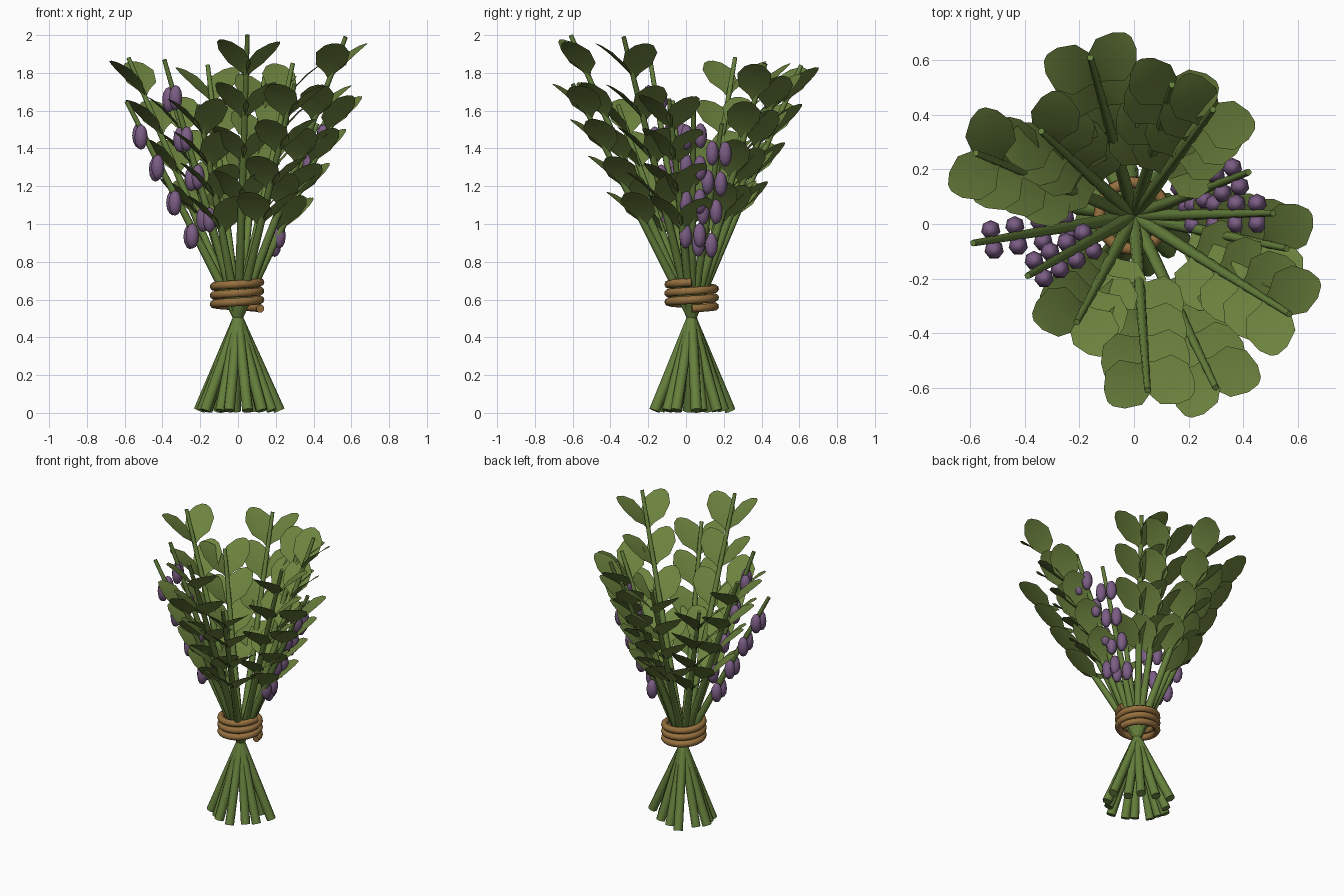
import bpy, bmesh, math, random
from mathutils import Vector, Matrix

random.seed(4)
if "Cube" in bpy.data.objects:
    bpy.data.objects.remove(bpy.data.objects["Cube"])


def material(name, rgb):
    m = bpy.data.materials.new(name)
    m.use_nodes = True
    m.diffuse_color = (*rgb, 1)
    bsdf = m.node_tree.nodes["Principled BSDF"]
    bsdf.inputs["Base Color"].default_value = (*rgb, 1)
    bsdf.inputs["Roughness"].default_value = 0.8
    return m


STEM = material("stem green", (0.13, 0.215, 0.045))
LEAF = material("leaf green", (0.15, 0.225, 0.048))
BERRY = material("bud purple", (0.2, 0.11, 0.235))
TWINE = material("twine brown", (0.30, 0.16, 0.048))


def finish(name, bm, mat, angle):
    mesh = bpy.data.meshes.new(name)
    bm.to_mesh(mesh)
    bm.free()
    mesh.materials.append(mat)
    ob = bpy.data.objects.new(name, mesh)
    bpy.context.collection.objects.link(ob)
    bpy.ops.object.select_all(action='DESELECT')
    ob.select_set(True)
    bpy.context.view_layer.objects.active = ob
    bpy.ops.object.shade_smooth_by_angle(angle=math.radians(angle))


UP = Vector((0, 0, 1))
CROSS = Vector((0, 0.03, 0.505))   # point where all stems meet
LEVELS = (0.39, 0.545, 0.70, 0.85)  # where pairs sit along a stem
# Leaf outline: distance along the leaf, half width, outward curl
LEAF_ROWS = ((0, 0.008, 0), (0.04, 0.03, -0.006), (0.095, 0.082, -0.008),
             (0.19, 0.09, -0.004), (0.255, 0.052, 0.006), (0.28, 0.014, 0.012))


def add_rod(bm, low, high, r_low, r_high):
    rot = (high - low).to_track_quat('Z', 'Y').to_matrix().to_4x4()
    bmesh.ops.create_cone(bm, cap_ends=True, segments=8, radius1=r_low, radius2=r_high,
                          depth=(high - low).length,
                          matrix=Matrix.Translation((low + high) / 2) @ rot)


def add_stem(bm, tip):
    # Above the tie the stem fans out; below it the stem splays the other way
    slope = (tip - CROSS) / (tip.z - CROSS.z)
    foot = CROSS - slope * CROSS.z * 0.84
    foot.y -= 0.012
    foot.z = 0.012
    over = (CROSS - foot).normalized() * 0.015
    add_rod(bm, foot, CROSS + over, 0.03, 0.026)
    add_rod(bm, CROSS - slope * 0.015, tip, 0.026, 0.012)


def add_leaf(bm, base, axis, side, out):
    # The leaf leans off the stem and keeps its width level
    lean = math.radians(31 + random.uniform(-3, 3))
    along = (axis * math.cos(lean) + side * math.sin(lean) + out * 0.13).normalized()
    across = UP.cross(along).normalized()
    top = along.cross(across)
    rows = []
    for dist, half, curl in LEAF_ROWS:
        mid = base + along * dist - top * curl
        rows.append([bm.verts.new(mid + across * half * k + top * abs(k) * half * 0.08)
                     for k in (-1, 0, 1)])
    for low, high in zip(rows, rows[1:]):
        for i in range(2):
            bm.faces.new((low[i + 1], low[i], high[i], high[i + 1]))


def add_bud(bm, centre):
    place = Matrix.Translation(centre) @ Matrix.Diagonal((0.036, 0.036, 0.067, 1))
    bmesh.ops.create_uvsphere(bm, u_segments=7, v_segments=6, radius=1, matrix=place)


# Stem tips, split by what each stem carries
leafy = [(-0.16, 0.61, 1.84), (0.14, 0.51, 1.78), (0.29, 0.42, 1.85), (0.56, -0.09, 1.66),
         (0.57, -0.33, 1.99), (0.30, -0.60, 1.74), (0.05, -0.61, 2.0), (-0.21, -0.36, 1.63),
         (-0.34, 0.34, 1.64), (-0.58, 0.26, 1.88)]
budded = [(0.42, 0.19, 1.53), (0.51, 0.04, 1.65), (-0.39, -0.19, 1.87), (-0.59, -0.07, 1.65)]

stems, leaves, buds = bmesh.new(), bmesh.new(), bmesh.new()
for tips, is_leafy in ((leafy, True), (budded, False)):
    for tip in map(Vector, tips):
        add_stem(stems, tip)
        axis = (tip - CROSS).normalized()
        side = axis.cross(UP).normalized()
        out = axis.cross(side)
        if out.z > 0:
            out = -out
        for level in LEVELS:
            point = CROSS.lerp(tip, level)
            for sign in (-1, 1):
                if is_leafy:
                    add_leaf(leaves, point, axis, side * sign, out)
                else:
                    drop = UP * random.uniform(-0.01, 0.01)
                    add_bud(buds, point + side * sign * 0.037 + out * 0.02 + drop)

# Leaf tops face up
for face in leaves.faces:
    face.normal_update()
    if face.normal.z < 0:
        face.normal_flip()
finish("stems", stems, STEM, 50)
finish("leaves", leaves, LEAF, 60)
finish("flower_buds", buds, BERRY, 80)

# Twine: a descending three-turn coil around the bundle
curve = bpy.data.curves.new("twine_wrap", 'CURVE')
curve.dimensions = '3D'
curve.bevel_depth = 0.022
curve.bevel_resolution = 2
curve.use_fill_caps = True
spline = curve.splines.new('POLY')
turns, per_turn = 3, 20
spline.points.add(turns * per_turn)
for i, p in enumerate(spline.points):
    a = -2 * math.pi * i / per_turn
    z = 0.692 - 0.14 * i / (turns * per_turn)
    p.co = (0.123 * math.cos(a) - 0.005, 0.123 * math.sin(a) + 0.03, z, 1)
spline.use_smooth = True
curve.materials.append(TWINE)
twine = bpy.data.objects.new("twine_wrap", curve)
bpy.context.collection.objects.link(twine)
